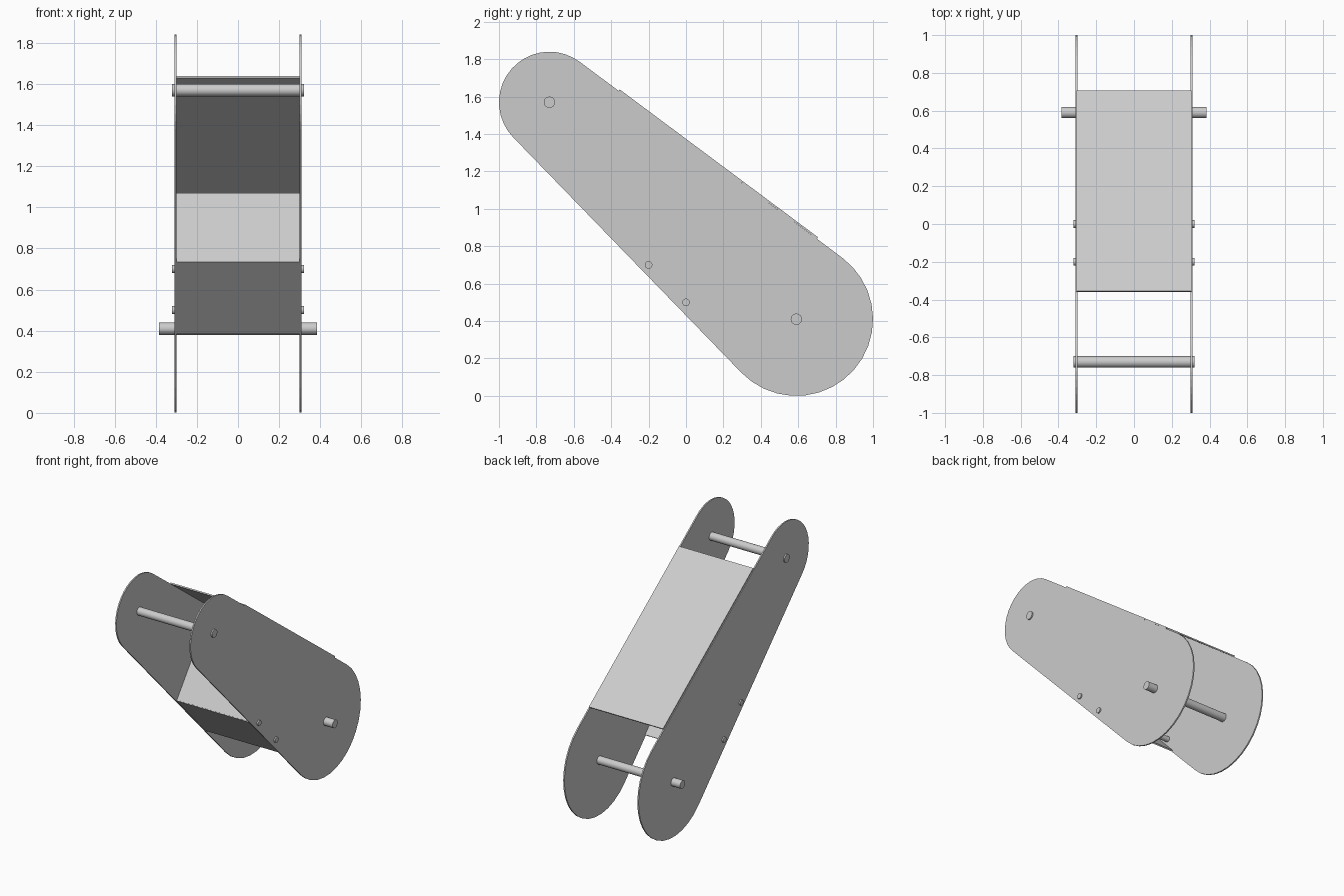
import bpy, bmesh, math
from mathutils import Vector

cube = bpy.data.objects.get("Cube")
if cube:
    bpy.data.objects.remove(cube, do_unlink=True)

grey = bpy.data.materials.new("light grey")
grey.use_nodes = True
grey.diffuse_color = (0.6, 0.6, 0.6, 1)
grey.node_tree.nodes["Principled BSDF"].inputs["Base Color"].default_value = (0.6, 0.6, 0.6, 1)


def extrude_x(name, profile, x0, x1):
    """Solid prism of a (y, z) profile between x0 and x1."""
    bm = bmesh.new()
    face = bm.faces.new([bm.verts.new((x0, y, z)) for y, z in profile])
    out = bmesh.ops.extrude_face_region(bm, geom=[face])
    moved = [v for v in out["geom"] if isinstance(v, bmesh.types.BMVert)]
    bmesh.ops.translate(bm, verts=moved, vec=(x1 - x0, 0, 0))
    bmesh.ops.recalc_face_normals(bm, faces=bm.faces)
    mesh = bpy.data.meshes.new(name)
    bm.to_mesh(mesh)
    bm.free()
    obj = bpy.data.objects.new(name, mesh)
    bpy.context.collection.objects.link(obj)
    mesh.materials.append(grey)
    return obj


def sheet(name, start, end, thickness, half_width):
    """Thin sheet along a line, thickened to the left of its direction."""
    a, b = Vector(start), Vector(end)
    d = (b - a).normalized()
    n = Vector((-d.y, d.x)) * thickness
    return extrude_x(name, [a, b, b + n, a + n], -half_width, half_width)


def rod(name, centre, radius, half_length):
    bpy.ops.mesh.primitive_cylinder_add(vertices=32, radius=radius, depth=2 * half_length,
                                        location=(0, *centre), rotation=(0, math.pi / 2, 0))
    obj = bpy.context.object
    obj.name = name
    obj.data.materials.append(grey)
    bpy.ops.object.shade_smooth_by_angle(angle=math.radians(40))


# Side plates: two round ends joined by tangent lines
top, low = Vector((-0.73, 1.57)), Vector((0.59, 0.41))
top_r, low_r = 0.27, 0.41
span = low - top
axis = math.atan2(span.y, span.x)
half = math.acos((top_r - low_r) / span.length)


def arc(centre, radius, a0, a1, steps=18):
    angles = [a0 + (a1 - a0) * i / steps for i in range(steps + 1)]
    return [centre + radius * Vector((math.cos(a), math.sin(a))) for a in angles]


outline = (arc(top, top_r, axis + half, axis + 2 * math.pi - half)
           + arc(low, low_r, axis - half, axis + half))
for side, s in (("left", 1), ("right", -1)):
    extrude_x(side + "_side_plate", outline, s * 0.30, s * 0.31)

# Cover sheet resting on the upper edges
sheet("cover_panel", (0.70, 0.84), (-0.36, 1.63), -0.01, 0.305)

# Folded sheet inside: bottom strip and upright ledge
sheet("bottom_panel", (-0.29, 0.735), (0.045, 0.385), 0.01, 0.30)
sheet("inner_ledge", (-0.29, 0.74), (-0.045, 1.07), -0.01, 0.30)

# Cross rods and bolts
rod("upper_rod", top, 0.03, 0.32)
rod("lower_rod", low, 0.03, 0.385)
rod("upper_bolt", (-0.20, 0.70), 0.02, 0.32)
rod("lower_bolt", (0.0, 0.50), 0.02, 0.32)
